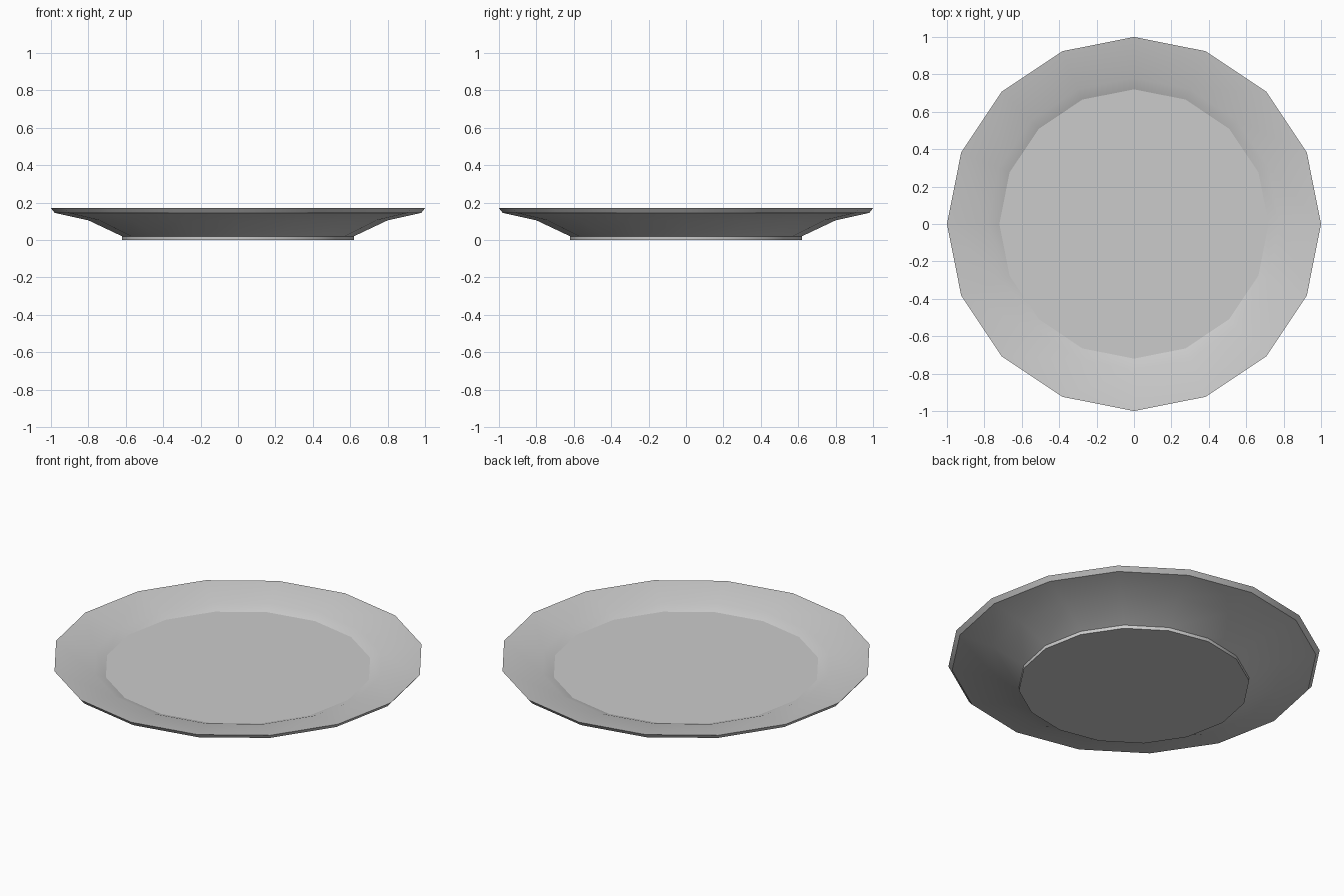
import bpy, bmesh, math

if "Cube" in bpy.data.objects:
    bpy.data.objects.remove(bpy.data.objects["Cube"])

SIDES = 16
# Plate profile: (radius, height, sharp crease)
PROFILE = [
    (0.62, 0.00, True),    # foot
    (0.62, 0.02, True),
    (0.80, 0.105, False),  # underside
    (0.98, 0.145, True),   # rim
    (1.00, 0.17, True),
    (0.78, 0.135, False),  # inner slope
    (0.72, 0.112, True),   # floor edge
]

bm = bmesh.new()
rings = []
for r, z, _ in PROFILE:
    rings.append([bm.verts.new((r * math.cos(2 * math.pi * i / SIDES),
                                r * math.sin(2 * math.pi * i / SIDES), z))
                  for i in range(SIDES)])

# Walls between rings
for a, b in zip(rings, rings[1:]):
    for i in range(SIDES):
        j = (i + 1) % SIDES
        bm.faces.new((a[i], a[j], b[j], b[i])).smooth = True

# Flat base and plate floor
bm.faces.new(rings[0][::-1])
bm.faces.new(rings[-1])

# Creased rings
for ring, (_, _, sharp) in zip(rings, PROFILE):
    if sharp:
        for i in range(SIDES):
            bm.edges.get((ring[i], ring[(i + 1) % SIDES])).smooth = False

mesh = bpy.data.meshes.new("plate")
bm.to_mesh(mesh)
bm.free()
plate = bpy.data.objects.new("plate", mesh)
bpy.context.collection.objects.link(plate)
